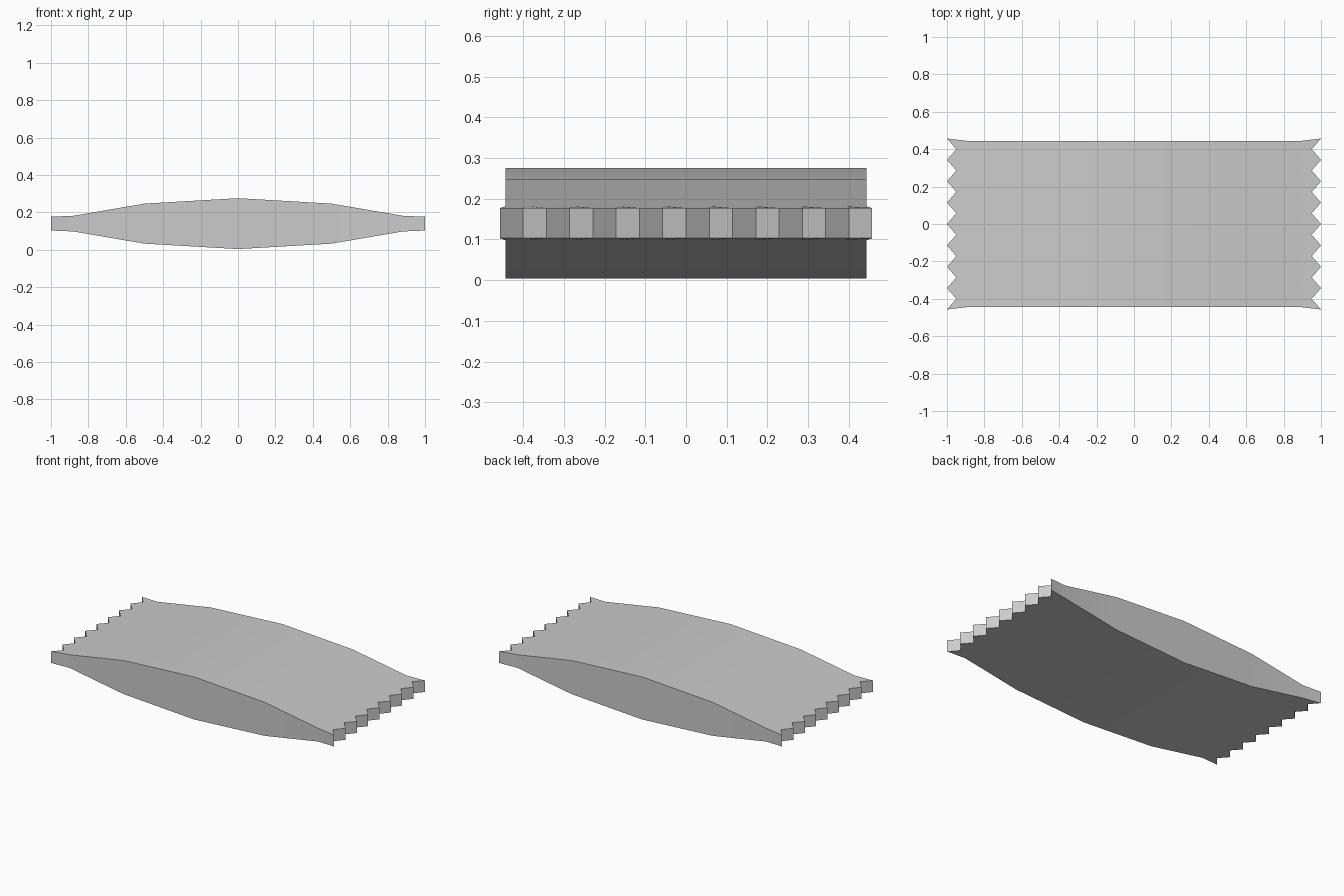
import bpy, bmesh, math

cube = bpy.data.objects.get("Cube")
if cube:
    bpy.data.objects.remove(cube, do_unlink=True)

# Plain grey wrapper material
grey = bpy.data.materials.new("wrapper_grey")
grey.use_nodes = True
colour = (0.6, 0.6, 0.6, 1)
grey.diffuse_color = colour
grey.node_tree.nodes["Principled BSDF"].inputs["Base Color"].default_value = colour

MID = 0.14                      # height of the seam
STEPS = 16                      # zigzag segments along each crimped end
NOTCH = 0.05                    # depth of the zigzag
# Half profile: distance from centre, half thickness, half width
half = [(0, 0.136, 0.443), (0.5, 0.107, 0.443), (0.88, 0.042, 0.443), (1, 0.037, 0.457)]
stations = [(-x, t, w) for x, t, w in reversed(half[1:])] + half

bm = bmesh.new()


def sheet(side):
    """One wall of the pouch: side is 1 for the top and -1 for the bottom."""
    rows = []
    for x, t, w in stations:
        row = []
        for i in range(STEPS + 1):
            px = x
            if abs(x) == 1 and i % 2:
                px = x * (1 - NOTCH)
            row.append(bm.verts.new((px, w * (2 * i / STEPS - 1), MID + side * t)))
        rows.append(row)
    for a, b in zip(rows, rows[1:]):
        for i in range(STEPS):
            bm.faces.new((a[i], b[i], b[i + 1], a[i + 1]))
    return rows


def outline(rows):
    """Boundary loop of a wall, in order."""
    return (rows[0] + [r[-1] for r in rows[1:-1]]
            + rows[-1][::-1] + [r[0] for r in rows[-2:0:-1]])


# Pouch: two bulged walls joined all round
top, bottom = outline(sheet(1)), outline(sheet(-1))
for i in range(len(top)):
    bm.faces.new((top[i - 1], top[i], bottom[i], bottom[i - 1]))
bmesh.ops.recalc_face_normals(bm, faces=bm.faces)

mesh = bpy.data.meshes.new("wrapper_pouch")
bm.to_mesh(mesh)
bm.free()
mesh.materials.append(grey)
pouch = bpy.data.objects.new("wrapper_pouch", mesh)
bpy.context.collection.objects.link(pouch)

# Smooth the bulge, keep the seams crisp
bpy.context.view_layer.objects.active = pouch
pouch.select_set(True)
bpy.ops.object.shade_smooth_by_angle(angle=math.radians(30))
